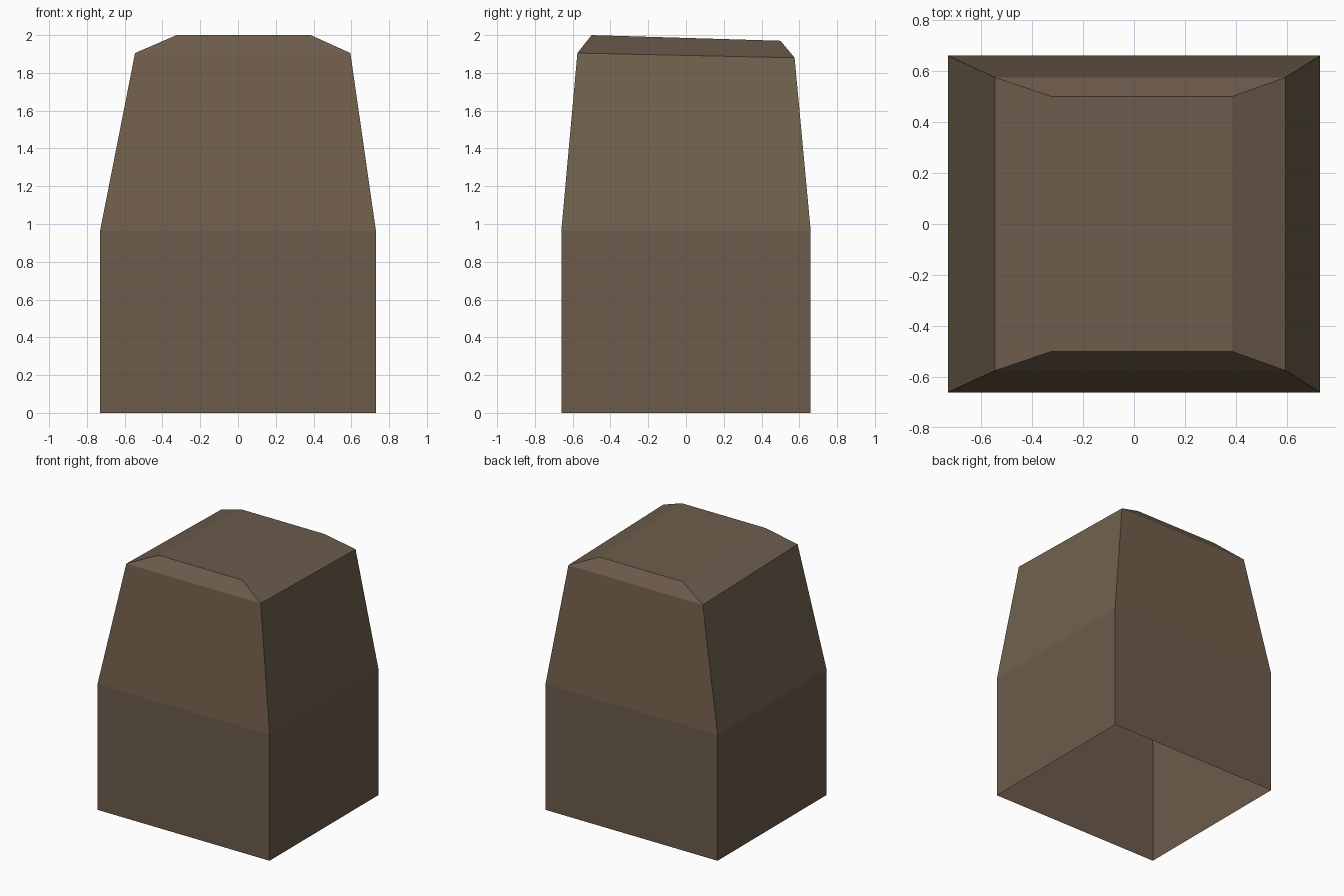
import bpy, bmesh

if "Cube" in bpy.data.objects:
    bpy.data.objects.remove(bpy.data.objects["Cube"])


def material(name, rgb):
    m = bpy.data.materials.new(name)
    m.diffuse_color = [(c / 255) ** 2.2 for c in rgb] + [1]
    m.use_nodes = True
    m.node_tree.nodes["Principled BSDF"].inputs["Base Color"].default_value = m.diffuse_color
    return m


# Rings from the open bottom to the top: x min, x max, half depth, front z, back z
rings = [(-0.73, 0.73, 0.66, 0.0, 0.0),
         (-0.73, 0.73, 0.66, 0.965, 0.965),
         (-0.545, 0.595, 0.575, 1.905, 1.88),
         (-0.325, 0.385, 0.50, 2.0, 1.97)]

bm = bmesh.new()
loops = []
for x0, x1, d, zf, zb in rings:
    loops.append([bm.verts.new(p) for p in
                  ((x0, -d, zf), (x1, -d, zf), (x1, d, zb), (x0, d, zb))])

# Walls, tapered shoulders and chamfers
for a, b in zip(loops, loops[1:]):
    for i in range(4):
        j = (i + 1) % 4
        bm.faces.new((a[i], a[j], b[j], b[i]))
bm.faces.new(loops[-1])  # cap; the bottom stays open
bm.normal_update()

# Side shoulders are slightly olive, front and back shoulders slightly warmer
for f in bm.faces:
    z = f.calc_center_median().z
    if 0.97 < z < 1.8:
        f.material_index = 1 if abs(f.normal.x) > abs(f.normal.y) else 2

mesh = bpy.data.meshes.new("stone_block")
bm.to_mesh(mesh)
bm.free()
for m in (material("brown stone", (108, 92, 77)),
          material("olive brown stone", (111, 97, 78)),
          material("warm brown stone", (113, 95, 77))):
    mesh.materials.append(m)
block = bpy.data.objects.new("stone_block", mesh)
bpy.context.collection.objects.link(block)
